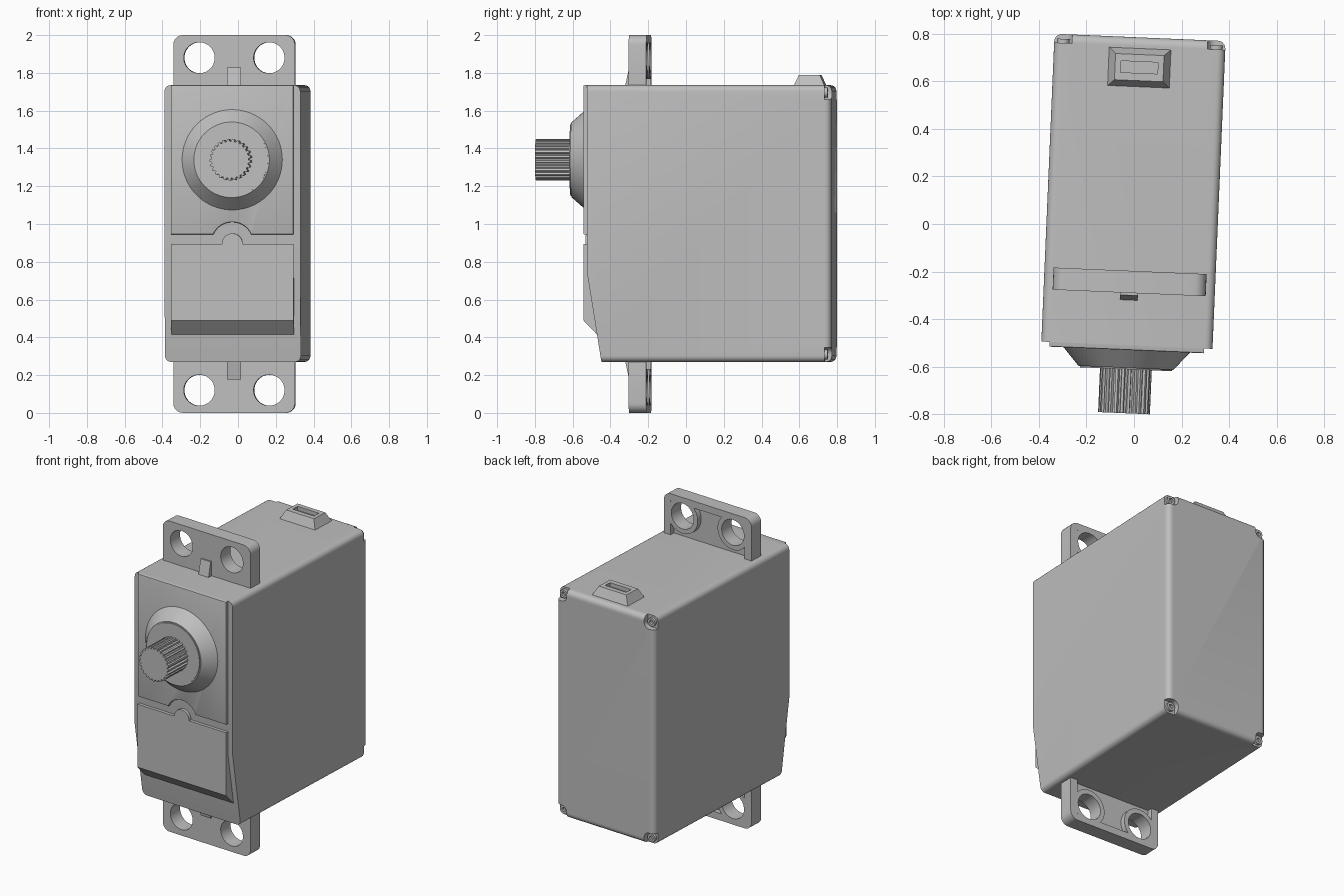
import bpy, bmesh, math
from mathutils import Matrix

cube = bpy.data.objects.get("Cube")
if cube:
    bpy.data.objects.remove(cube)

grey = bpy.data.materials.new("grey plastic")
grey.use_nodes = True
colour = (0.52, 0.52, 0.52, 1)
grey.diffuse_color = colour
grey.node_tree.nodes["Principled BSDF"].inputs["Base Color"].default_value = colour

BOTTOM, TOP, BACK, FRONT = 0.27, 1.735, 0.785, -0.51
MID = (BOTTOM + TOP) / 2
SHAFT_Z = 1.34
parts = []


def finish(name, bm, keep=True):
    bmesh.ops.recalc_face_normals(bm, faces=bm.faces)
    mesh = bpy.data.meshes.new(name)
    bm.to_mesh(mesh)
    bm.free()
    mesh.materials.append(grey)
    ob = bpy.data.objects.new(name, mesh)
    bpy.context.collection.objects.link(ob)
    if keep:
        parts.append(ob)
    return ob


def prism(name, outline, a, b, axis="y", keep=True, bevel=None):
    """Extrude an (x, z) outline along y, or a (y, z) outline along x."""
    bm = bmesh.new()
    place = (lambda p, d: (p[0], d, p[1])) if axis == "y" else (lambda p, d: (d, p[0], p[1]))
    face = bm.faces.new([bm.verts.new(place(p, a)) for p in outline])
    new = bmesh.ops.extrude_face_region(bm, geom=[face])["geom"]
    shift = (0, b - a, 0) if axis == "y" else (b - a, 0, 0)
    bmesh.ops.translate(bm, vec=shift, verts=[v for v in new if isinstance(v, bmesh.types.BMVert)])
    if bevel:
        rule, size, steps = bevel
        bmesh.ops.recalc_face_normals(bm, faces=bm.faces)
        bmesh.ops.bevel(bm, geom=[e for e in bm.edges if rule(e)], offset=size,
                        segments=steps, profile=0.5, affect="EDGES")
    return finish(name, bm, keep)


def arc(x, z, r, start, end, n):
    angles = [math.radians(start + (end - start) * i / n) for i in range(n + 1)]
    return [(x + r * math.cos(t), z + r * math.sin(t)) for t in angles]


def rounded(x0, x1, z0, z1, r):
    return (arc(x1 - r, z1 - r, r, 0, 90, 6) + arc(x0 + r, z1 - r, r, 90, 180, 6)
            + arc(x0 + r, z0 + r, r, 180, 270, 6) + arc(x1 - r, z0 + r, r, 270, 360, 6))


def rect(x0, x1, z0, z1):
    return [(x0, z0), (x1, z0), (x1, z1), (x0, z1)]


def disc(name, x, z, r, a, b, keep=True, n=48):
    return prism(name, arc(x, z, r, 0, 360, n)[:-1], a, b, keep=keep)


def frustum(name, centre, low, high, height):
    """Block tapering from half sizes low to half sizes high, upwards."""
    bm = bmesh.new()
    bmesh.ops.create_cube(bm, size=2)
    for v in bm.verts:
        sx, sy = low if v.co.z < 0 else high
        v.co = (centre[0] + v.co.x * sx, centre[1] + v.co.y * sy,
                centre[2] + (height if v.co.z > 0 else -0.01))
    return finish(name, bm)


def cut(ob, *cutters):
    bpy.context.view_layer.objects.active = ob
    for c in cutters:
        m = ob.modifiers.new("cut", "BOOLEAN")
        m.operation, m.solver, m.object = "DIFFERENCE", "EXACT", c
        bpy.ops.object.modifier_apply(modifier=m.name)
        bpy.data.objects.remove(c)


# Main case with rounded long edges and back rim
case = prism("case", [(FRONT, TOP), (FRONT, 0.75), (-0.433, BOTTOM), (BACK, BOTTOM), (BACK, TOP)],
             -0.36, 0.36, "x",
             bevel=(lambda e: max(v.co.y for v in e.verts) > 0, 0.032, 5))

# Screw pockets in the four back corners
for sx in (-1, 1):
    for up in (-1, 1):
        x, z = sx * 0.322, MID + up * 0.694
        corner = rounded(min(sx * 0.285, sx * 0.45), max(sx * 0.285, sx * 0.45),
                         min(MID + up * 0.657, MID + up * 0.82),
                         max(MID + up * 0.657, MID + up * 0.82), 0.035)
        cut(case, prism("pocket_cutter", corner, 0.748, 0.9, keep=False))
        ring = disc("screw_ring", x, z, 0.027, 0.735, 0.765, n=20)
        cut(ring, disc("hole_cutter", x, z, 0.013, 0.75, 0.8, False, 16))

# Raised front panels, the upper one arched over the lower one's bump
front_edge = lambda e: all(v.co.y < -0.525 for v in e.verts)
side = math.degrees(math.asin(0.045 / 0.11))
prism("upper_panel", [(-0.325, TOP), (-0.325, 0.945)]
      + arc(0, 0.9, 0.11, 180 - side, side, 16) + [(0.325, 0.945), (0.325, TOP)],
      -0.53, -0.48, bevel=(front_edge, 0.006, 2))
prism("lower_panel", [(-0.325, 0.49), (0.325, 0.49), (0.325, 0.895)]
      + arc(0, 0.895, 0.055, 0, 180, 14) + [(-0.325, 0.895)], -0.53, -0.44)
prism("lower_panel_chamfer", [(-0.53, 0.49), (-0.458, 0.415), (-0.4, 0.415), (-0.4, 0.49)],
      -0.325, 0.325, "x")

# Conical shaft boss with a thin lip
bm = bmesh.new()
bmesh.ops.create_cone(bm, cap_ends=True, segments=64, radius1=0.27, radius2=0.2, depth=0.08,
                      matrix=Matrix.Translation((0, -0.565, SHAFT_Z)) @ Matrix.Rotation(math.pi / 2, 4, "X"))
finish("shaft_boss", bm)
disc("boss_lip", 0, SHAFT_Z, 0.193, -0.611, -0.59, n=64)

# Splined output shaft
teeth = 25
spline = []
for i in range(teeth):
    for step, r in ((0, 0.098), (0.3, 0.098), (0.45, 0.109), (0.85, 0.109)):
        t = (i + step) / teeth * math.tau
        spline.append((r * math.cos(t), SHAFT_Z + r * math.sin(t)))
prism("output_shaft", spline, -0.796, -0.59)

# Mounting flanges with holes, back recesses and front ribs
for name, up in (("upper", 1), ("lower", -1)):
    zs = lambda *v: sorted(MID + up * (h - MID) if up > 0 else 2 - h for h in v)
    outer = 2.0 if up > 0 else 0.0
    inner = TOP - 0.1 if up > 0 else BOTTOM + 0.1
    hole_z = 1.88 if up > 0 else 0.12
    flange = prism(name + "_flange", rounded(-0.322, 0.322, min(outer, inner), max(outer, inner), 0.05),
                   -0.29, -0.197)
    recess = prism("recess_cutter", rect(-0.272, 0.272, *zs(1.69, 1.955)), -0.23, -0.1, keep=False)
    cut(recess, *[disc("rim_cutter", s * 0.185, hole_z, 0.112, -0.3, 0, False) for s in (-1, 1)])
    cut(flange, recess,
        *[disc("hole_cutter", s * 0.185, hole_z, 0.082, -0.4, 0, False) for s in (-1, 1)])
    base, tip = (TOP - 0.01, 1.828) if up > 0 else (BOTTOM + 0.01, 0.177)
    prism(name + "_rib", [(-0.28, base), (-0.322, base), (-0.3, tip), (-0.28, tip)],
          -0.037, 0.037, "x")

# Cable grommet on top, with a slot
grommet = frustum("cable_grommet", (0.002, 0.658, TOP), (0.135, 0.085), (0.102, 0.055), 0.055)
cut(grommet, prism("slot_cutter", rect(-0.076, 0.08, TOP + 0.03, TOP + 0.2), 0.635, 0.683, keep=False))

# Turn everything slightly about the vertical axis and shade
turn = Matrix.Translation((-0.008, 0, 0)) @ Matrix.Rotation(math.radians(-2.45), 4, "Z")
bpy.ops.object.select_all(action="DESELECT")
for ob in parts:
    ob.data.transform(turn)
    ob.select_set(True)
bpy.context.view_layer.objects.active = parts[0]
bpy.ops.object.shade_smooth_by_angle(angle=math.radians(30))
